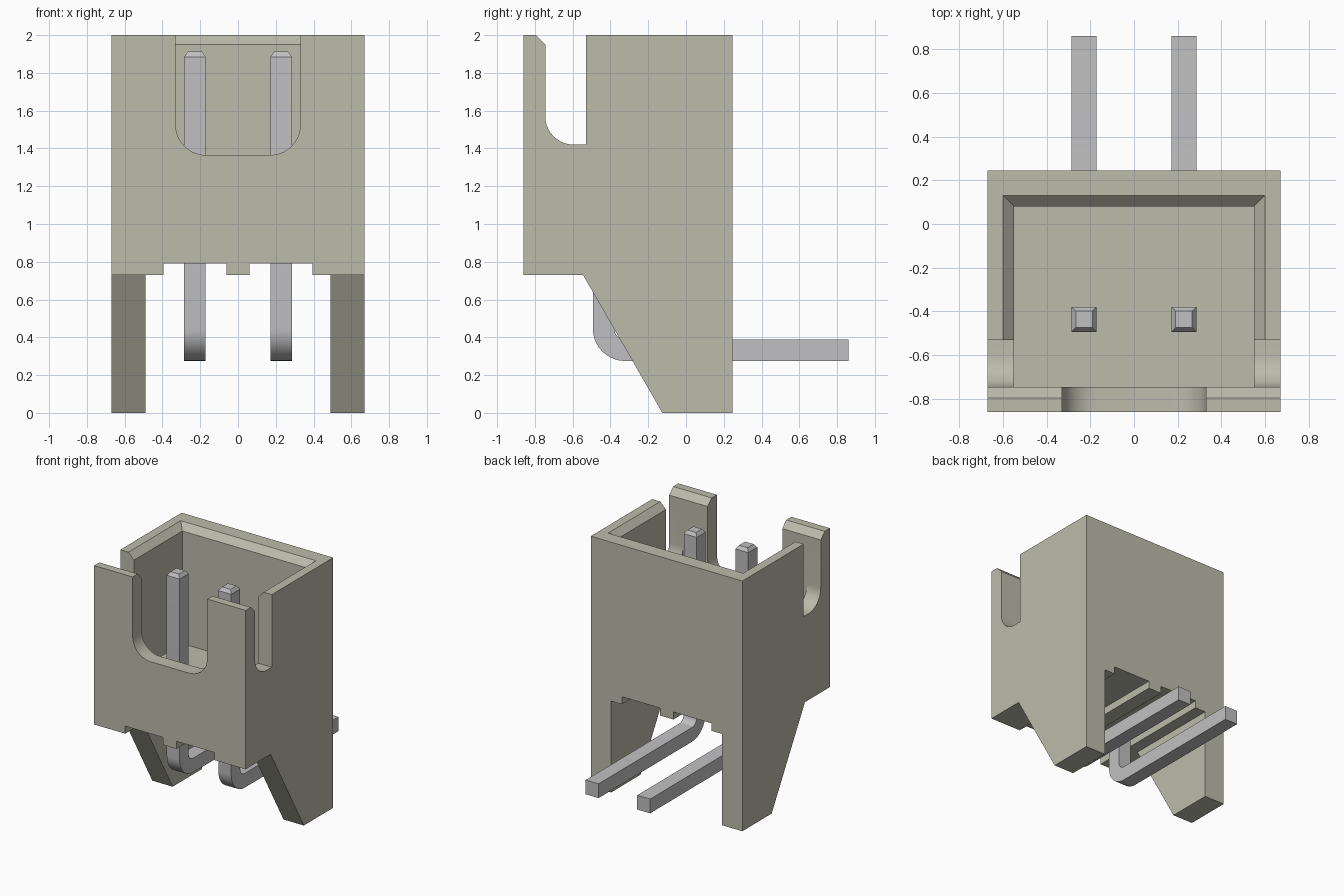
import bpy, bmesh, math
from mathutils import Vector

cube = bpy.data.objects.get("Cube")
if cube:
    bpy.data.objects.remove(cube, do_unlink=True)


def material(name, rgb):
    m = bpy.data.materials.new(name)
    m.use_nodes = True
    m.diffuse_color = (*rgb, 1)
    bsdf = next(n for n in m.node_tree.nodes if n.type == 'BSDF_PRINCIPLED')
    bsdf.inputs["Base Color"].default_value = (*rgb, 1)
    return m


plastic = material("ivory plastic", (0.50, 0.50, 0.41))
metal = material("tinned metal", (0.53, 0.53, 0.54))


def arc(cu, cv, r, a0, a1, n=10):
    """Points on an arc, angles in degrees."""
    angles = [math.radians(a0 + (a1 - a0) * i / n) for i in range(n + 1)]
    return [(cu + r * math.cos(a), cv + r * math.sin(a)) for a in angles]


def finish(bm, name, mat):
    bmesh.ops.recalc_face_normals(bm, faces=bm.faces)
    me = bpy.data.meshes.new(name)
    bm.to_mesh(me)
    bm.free()
    me.materials.append(mat)
    ob = bpy.data.objects.new(name, me)
    bpy.context.collection.objects.link(ob)
    return ob


def prism_mesh(profile, axis, lo, hi):
    """Extrude a (y, z) profile along x, or an (x, z) profile along y."""
    bm = bmesh.new()
    place = (lambda u, v: (lo, u, v)) if axis == 'x' else (lambda u, v: (u, lo, v))
    face = bm.faces.new([bm.verts.new(place(u, v)) for u, v in profile])
    out = bmesh.ops.extrude_face_region(bm, geom=[face])
    step = Vector((hi - lo, 0, 0)) if axis == 'x' else Vector((0, hi - lo, 0))
    moved = [g for g in out["geom"] if isinstance(g, bmesh.types.BMVert)]
    bmesh.ops.translate(bm, verts=moved, vec=step)
    bmesh.ops.recalc_face_normals(bm, faces=bm.faces)
    return bm


def prism(name, profile, axis, lo, hi, mat=plastic):
    return finish(prism_mesh(profile, axis, lo, hi), name, mat)


def smooth(ob):
    bpy.ops.object.select_all(action='DESELECT')
    ob.select_set(True)
    bpy.context.view_layer.objects.active = ob
    bpy.ops.object.shade_smooth_by_angle(angle=math.radians(30))


# Housing: front outline with two legs and two bottom grooves, extruded in depth
half = [(0.06, 0.73), (0.06, 0.79), (0.395, 0.79), (0.395, 0.73),
        (0.49, 0.73), (0.49, 0), (0.67, 0), (0.67, 2)]
outline = half + [(-x, z) for x, z in reversed(half)]
housing = prism("housing", outline, 'y', -0.86, 0.245)

cutters = []

# Sloped front of the legs
slope = [(-1, -0.1), (-1, 0.73), (-0.545, 0.73), (-0.125, 0), (-0.0675, -0.1)]
cutters.append(prism("leg_cutter", slope, 'x', -0.8, 0.8))

# Cavity with a flared rim on the sides and back
bm = bmesh.new()
rings = []
for z, grow in ((1.05, 0), (1.95, 0), (2.1, 0.15)):
    x, back = 0.548 + grow, 0.08 + grow
    rings.append([bm.verts.new(p) for p in
                  ((-x, -0.745, z), (x, -0.745, z), (x, back, z), (-x, back, z))])
bm.faces.new(rings[0])
bm.faces.new(rings[-1])
for a, b in zip(rings, rings[1:]):
    for i in range(4):
        j = (i + 1) % 4
        bm.faces.new((a[i], a[j], b[j], b[i]))
cutters.append(finish(bm, "cavity_cutter", plastic))

# Side slots, running on into the bevel along the front wall's top
slot = ([(-0.53, 2.1), (-0.53, 1.42)] + arc(-0.595, 1.57, 0.15, 270, 180)
        + [(-0.745, 1.95), (-0.895, 2.1)])
cutters.append(prism("slot_cutter", slot, 'x', -0.8, 0.8))

# Rounded opening in the front wall
window = ([(-0.33, 2.1)] + arc(-0.17, 1.525, 0.16, 180, 270)
          + arc(0.17, 1.525, 0.16, 270, 360) + [(0.33, 2.1)])
cutters.append(prism("window_cutter", window, 'y', -1, -0.6))

for c in cutters:
    c.hide_render = True
    mod = housing.modifiers.new(c.name, 'BOOLEAN')
    mod.operation = 'DIFFERENCE'
    mod.solver = 'EXACT'
    mod.object = c

# Bake the cuts and remove the cutters
bpy.context.view_layer.update()
deps = bpy.context.evaluated_depsgraph_get()
baked = bpy.data.meshes.new_from_object(housing.evaluated_get(deps))
housing.modifiers.clear()
housing.data = baked
for c in cutters:
    bpy.data.objects.remove(c, do_unlink=True)
smooth(housing)

# Bent square pins with bevelled tips
w = 0.114
bend_y, bend_z = -0.493 + 0.17, 0.275 + 0.17
pin_path = ([(-0.493, 1.885)] + arc(bend_y, bend_z, 0.17, 180, 270)
            + [(0.86, 0.275), (0.86, 0.275 + w)]
            + arc(bend_y, bend_z, 0.17 - w, 270, 180) + [(-0.493 + w, 1.885)])
for side, cx in (("left", 0.228), ("right", -0.228)):
    bm = prism_mesh(pin_path, 'x', cx - w / 2, cx + w / 2)
    tip = [f for f in bm.faces if f.calc_center_median().z > 1.88]
    bmesh.ops.inset_individual(bm, faces=tip, thickness=0.027, depth=0.027)
    smooth(finish(bm, side + "_pin", metal))
